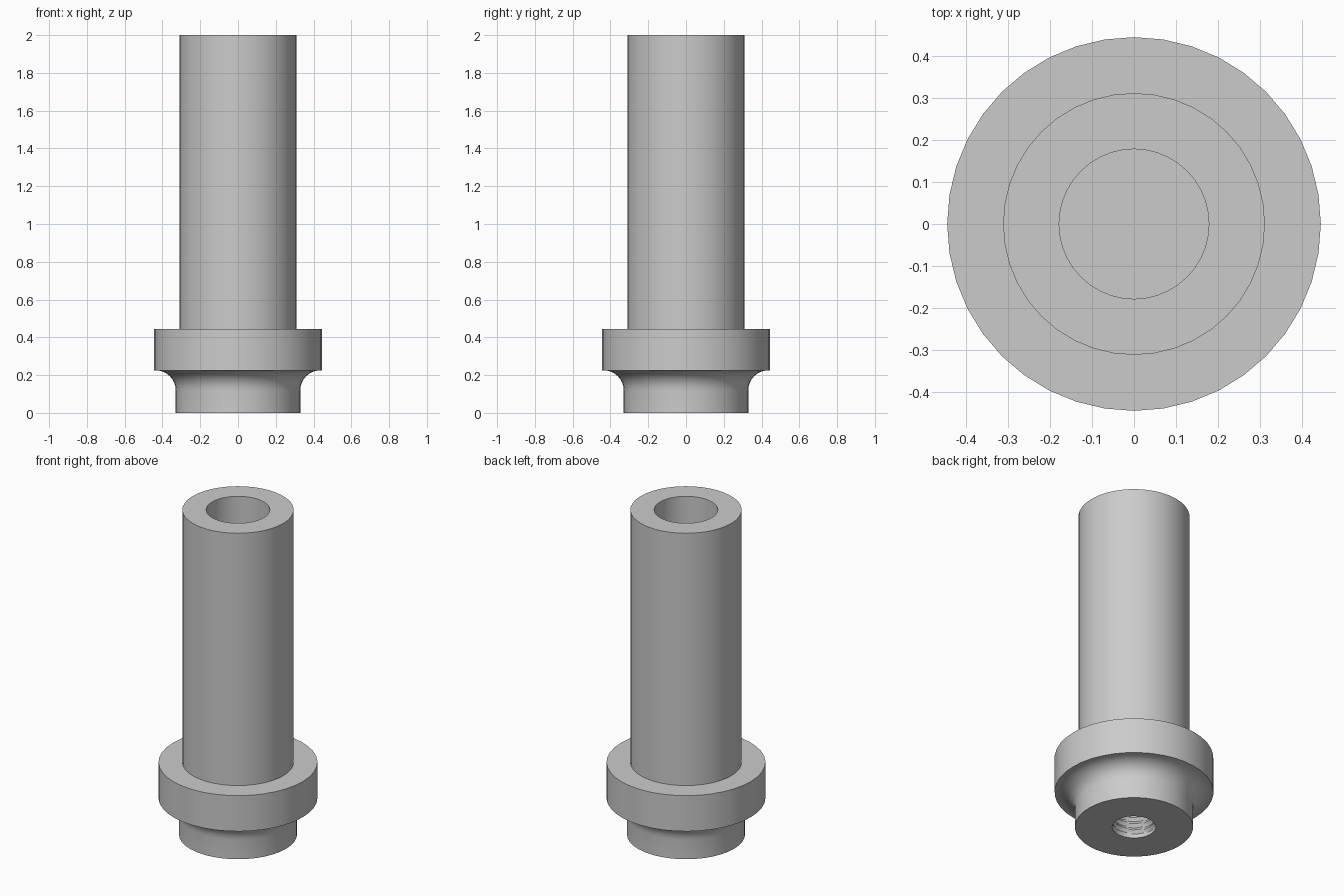
import bpy, bmesh
from math import sin, cos, pi, radians

cube = bpy.data.objects.get("Cube")
if cube:
    bpy.data.objects.remove(cube, do_unlink=True)

SIDES = 40
PITCH, HOLE_DEPTH, ROWS = 0.04, 0.44, 88
HOLE_R, THREAD_H = 0.122, 0.014
NECK_R, FILLET, COLLAR_Z = 0.33, 0.105, 0.225

grey = bpy.data.materials.new("plain grey")
grey.use_nodes = True
colour = (0.6, 0.6, 0.6, 1)
grey.diffuse_color = colour
grey.node_tree.nodes["Principled BSDF"].inputs["Base Color"].default_value = colour


def lathe(name, profile):
    """Revolve (radius, height, thread depth) points and cap both ends."""
    bm = bmesh.new()
    rings = []
    for r, z, thread in profile:
        ring = []
        for i in range(SIDES):
            turn = i / SIDES
            phase = (z / PITCH - turn) % 1
            rr = r - thread * (1 - abs(2 * phase - 1))
            ring.append(bm.verts.new((rr * cos(2 * pi * turn), rr * sin(2 * pi * turn), z)))
        rings.append(ring)
    for a, b in zip(rings, rings[1:]):
        for i in range(SIDES):
            j = (i + 1) % SIDES
            bm.faces.new((a[i], a[j], b[j], b[i]))
    bm.faces.new(rings[0])
    bm.faces.new(rings[-1])
    bmesh.ops.recalc_face_normals(bm, faces=bm.faces[:])
    mesh = bpy.data.meshes.new(name)
    bm.to_mesh(mesh)
    bm.free()
    mesh.materials.append(grey)
    obj = bpy.data.objects.new(name, mesh)
    bpy.context.collection.objects.link(obj)
    bpy.ops.object.select_all(action="DESELECT")
    obj.select_set(True)
    bpy.context.view_layer.objects.active = obj
    bpy.ops.object.shade_smooth_by_angle(angle=radians(30))
    return obj


# Blind bore, tube and collar
profile = [(0.178, 0.62, 0), (0.178, 2, 0), (0.311, 2, 0), (0.311, 0.445, 0),
           (0.444, 0.445, 0), (0.444, COLLAR_Z, 0)]
# Fillet under the collar
for k in range(9):
    a = k / 8 * pi / 2
    profile.append((NECK_R + FILLET * (1 - sin(a)), COLLAR_Z - FILLET * (1 - cos(a)), 0))
# Neck foot
profile.append((NECK_R, 0, 0))
# Threaded blind hole, fading out at both ends
for k in range(ROWS + 1):
    fade = min(1, k / 6, (ROWS - k) / 6)
    profile.append((HOLE_R, HOLE_DEPTH * k / ROWS, THREAD_H * fade))

lathe("flanged_sleeve", profile)
